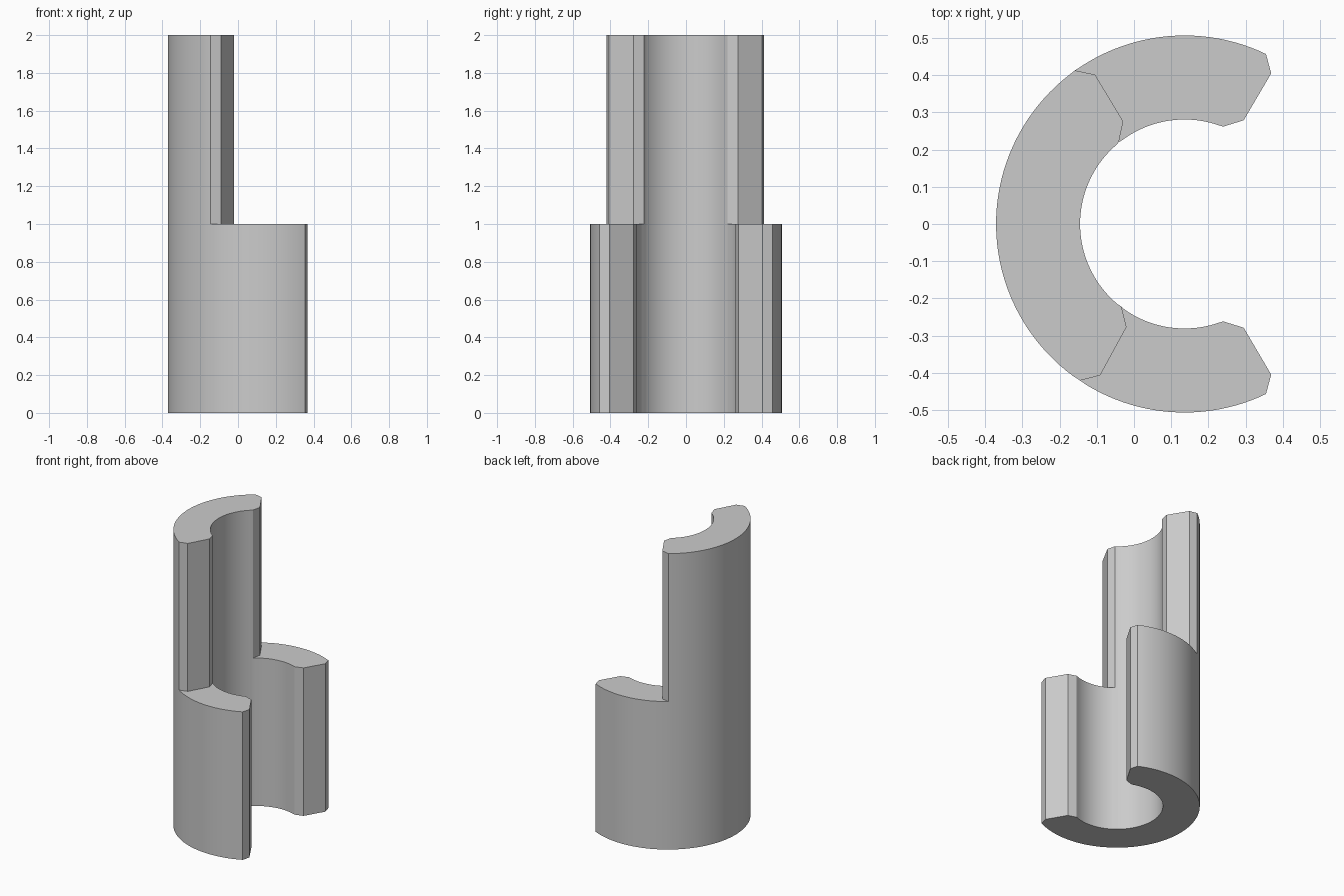
import bpy
import bmesh
import math
from mathutils import Vector

cube = bpy.data.objects.get("Cube")
if cube:
    bpy.data.objects.remove(cube, do_unlink=True)

CENTRE_X, OUTER, INNER = 0.136, 0.507, 0.281
TIER = 1.0

# Chamfered ends, listed from the outer wall to the inner wall
BACK_TIP = [(0.355, 0.457), (0.369, 0.405), (0.295, 0.279), (0.24, 0.262)]
FRONT_TIP = [(x, -y) for x, y in BACK_TIP]
BACK_STEP = [(-0.159, 0.413), (-0.105, 0.402), (-0.029, 0.276), (-0.041, 0.22)]
FRONT_STEP = [(-0.145, -0.421), (-0.091, -0.407), (-0.02, -0.277), (-0.034, -0.222)]


def angle(p):
    return math.atan2(p[1], p[0] - CENTRE_X) % math.tau


def arc(radius, start, end):
    """Points on the ring wall strictly between two end points."""
    a, b = angle(start), angle(end)
    n = max(2, round(abs(b - a) / math.radians(2.5)))
    return [(CENTRE_X + radius * math.cos(a + (b - a) * i / n),
             radius * math.sin(a + (b - a) * i / n)) for i in range(1, n)]


bm = bmesh.new()
ends = [[bm.verts.new((x, y, 0)) for x, y in e]
        for e in (BACK_TIP, BACK_STEP, FRONT_STEP, FRONT_TIP)]


def sector(first, last):
    """Flat ring sector between two chamfered ends."""
    def wall(radius, a, b):
        return [bm.verts.new((x, y, 0)) for x, y in arc(radius, a.co, b.co)]
    return bm.faces.new(first[::-1] + wall(OUTER, first[0], last[0])
                        + last + wall(INNER, last[3], first[3]))


def raise_faces(faces):
    geom = bmesh.ops.extrude_face_region(bm, geom=faces)["geom"]
    bmesh.ops.translate(bm, vec=Vector((0, 0, TIER)),
                        verts=[g for g in geom if isinstance(g, bmesh.types.BMVert)])
    return [g for g in geom if isinstance(g, bmesh.types.BMFace)]


# Lower C-shaped tier, then the middle sector raised to full height
base = [sector(a, b) for a, b in zip(ends, ends[1:])]
tops = raise_faces(base)
middle = min(tops, key=lambda f: f.calc_center_median().x)
raise_faces([middle])

# One clean underside
bottom = [f for f in bm.faces if all(v.co.z < 0.001 for v in f.verts)]
bmesh.ops.dissolve_faces(bm, faces=bottom, use_verts=False)
bmesh.ops.recalc_face_normals(bm, faces=bm.faces[:])

mesh = bpy.data.meshes.new("stepped_split_sleeve")
bm.to_mesh(mesh)
bm.free()
sleeve = bpy.data.objects.new("stepped_split_sleeve", mesh)
bpy.context.collection.objects.link(sleeve)

# Plain grey finish
grey = bpy.data.materials.new("light_grey")
grey.use_nodes = True
colour = (0.6, 0.6, 0.6, 1)
grey.diffuse_color = colour
grey.node_tree.nodes["Principled BSDF"].inputs["Base Color"].default_value = colour
mesh.materials.append(grey)

bpy.ops.object.select_all(action="DESELECT")
sleeve.select_set(True)
bpy.context.view_layer.objects.active = sleeve
bpy.ops.object.shade_smooth_by_angle(angle=math.radians(25))
